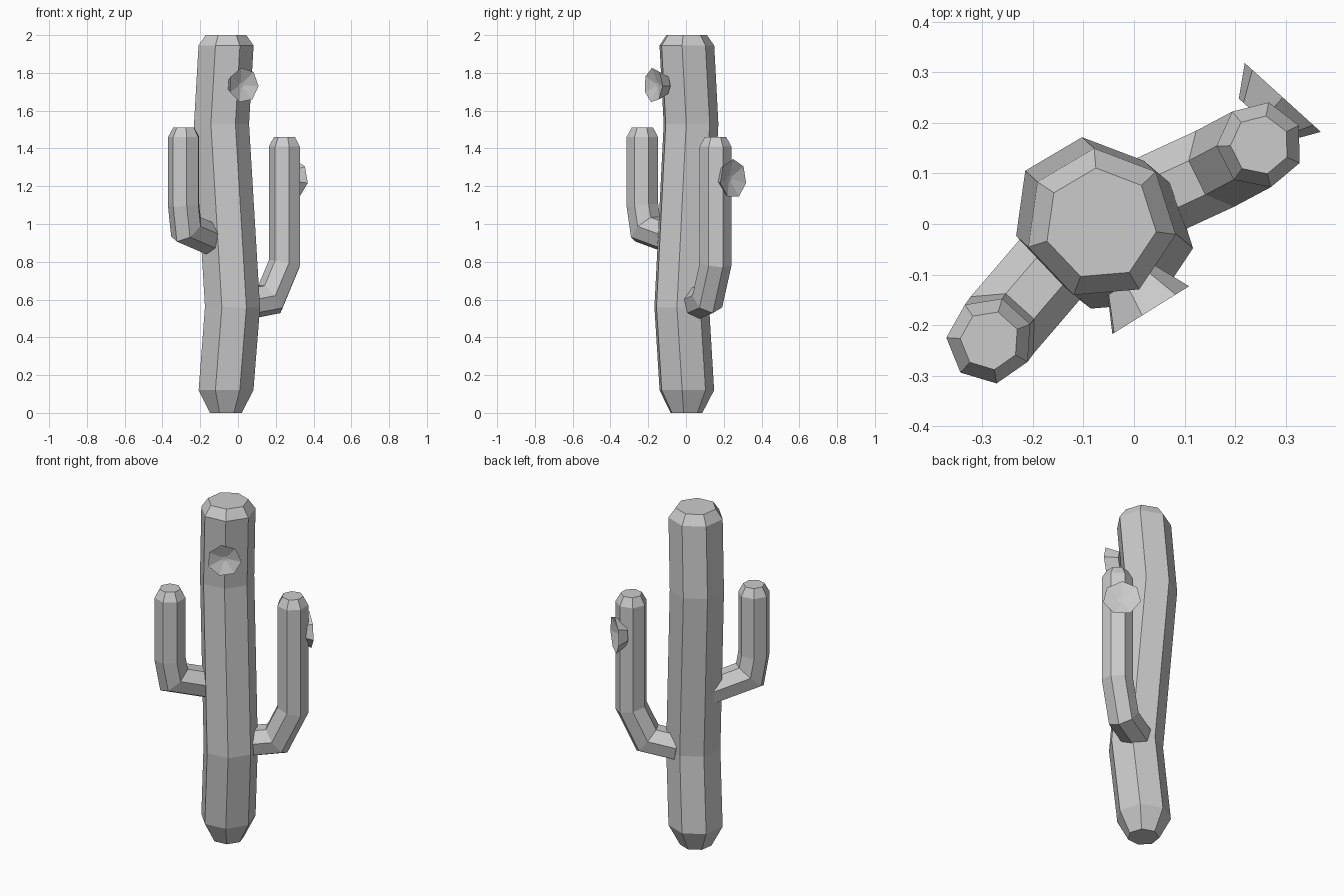
import bpy, bmesh
from math import cos, sin, radians, tau
from mathutils import Vector

if "Cube" in bpy.data.objects:
    bpy.data.objects.remove(bpy.data.objects["Cube"])

SIDES = 7


def loft(name, rings):
    """Skin a list of equal-sized rings and cap both ends."""
    bm = bmesh.new()
    vr = [[bm.verts.new(p) for p in ring] for ring in rings]
    for a, b in zip(vr, vr[1:]):
        for i in range(SIDES):
            j = (i + 1) % SIDES
            bm.faces.new((a[i], a[j], b[j], b[i]))
    bm.faces.new(vr[0])
    bm.faces.new(vr[-1])
    bmesh.ops.recalc_face_normals(bm, faces=bm.faces)
    me = bpy.data.meshes.new(name)
    bm.to_mesh(me)
    bm.free()
    ob = bpy.data.objects.new(name, me)
    bpy.context.collection.objects.link(ob)
    return ob


def cap(ring, centre, scale, z):
    return [Vector((centre.x + (p.x - centre.x) * scale,
                    centre.y + (p.y - centre.y) * scale, z)) for p in ring]


def stem(path, radius, start):
    """Mitred prism rings following a path downwards from a level top ring."""
    path = [Vector(p) for p in path]
    ring = [path[0] + Vector((radius * cos(radians(start) + tau * i / SIDES),
                              radius * sin(radians(start) + tau * i / SIDES), 0))
            for i in range(SIDES)]
    rings = [ring]
    for k in range(1, len(path)):
        d = (path[k] - path[k - 1]).normalized()
        n = d
        if k < len(path) - 1:
            n = (d + (path[k + 1] - path[k]).normalized()).normalized()
        ring = [p + d * ((path[k] - p).dot(n) / d.dot(n)) for p in ring]
        rings.append(ring)
    return path, rings


def flower(name, centre, normal, radius, depth, spin):
    """Short flared cup with a shallow hollow face."""
    c, n = Vector(centre), Vector(normal).normalized()
    u = Vector((0, 0, 1)).cross(n).normalized()
    v = n.cross(u)

    def ring(r, off):
        return [c + n * off + r * (u * cos(radians(spin) + tau * i / SIDES)
                                   + v * sin(radians(spin) + tau * i / SIDES))
                for i in range(SIDES)]
    return loft(name, [ring(radius * 0.62, -depth), ring(radius, 0),
                       ring(radius * 0.15, -0.025)])


# Trunk with gentle bends and bevelled ends
path, rings = stem([(-0.066, 0, 1.945), (-0.09, 0.022, 1.53),
                    (-0.032, -0.027, 0.56), (-0.066, 0, 0.12)], 0.15, -8)
rings[-1] = [Vector((p.x, p.y, 0.12)) for p in rings[-1]]
loft("trunk", [cap(rings[0], path[0], 0.74, 2.0)] + rings
     + [cap(rings[-1], path[-1], 0.58, 0.0)])

# Two raised arms
arms = {
    "left_arm": ([(-0.285, -0.23, 1.46), (-0.285, -0.23, 1.10),
                  (-0.272, -0.212, 0.975), (-0.12, -0.035, 0.91)], 22, 1.51),
    "right_arm": ([(0.249, 0.156, 1.41), (0.249, 0.156, 0.79),
                   (0.172, 0.115, 0.605), (0.02, 0.045, 0.575)], 27, 1.46),
}
for name, (points, start, top) in arms.items():
    path, rings = stem(points, 0.086, start)
    loft(name, [cap(rings[0], path[0], 0.68, top)] + rings)

# Flowers
flower("trunk_flower", (0.03, -0.172, 1.735), (0.53, -0.85, 0), 0.093, 0.07, 100)
flower("arm_flower", (0.294, 0.25, 1.24), (0.67, 0.74, 0), 0.104, 0.06, 90)
